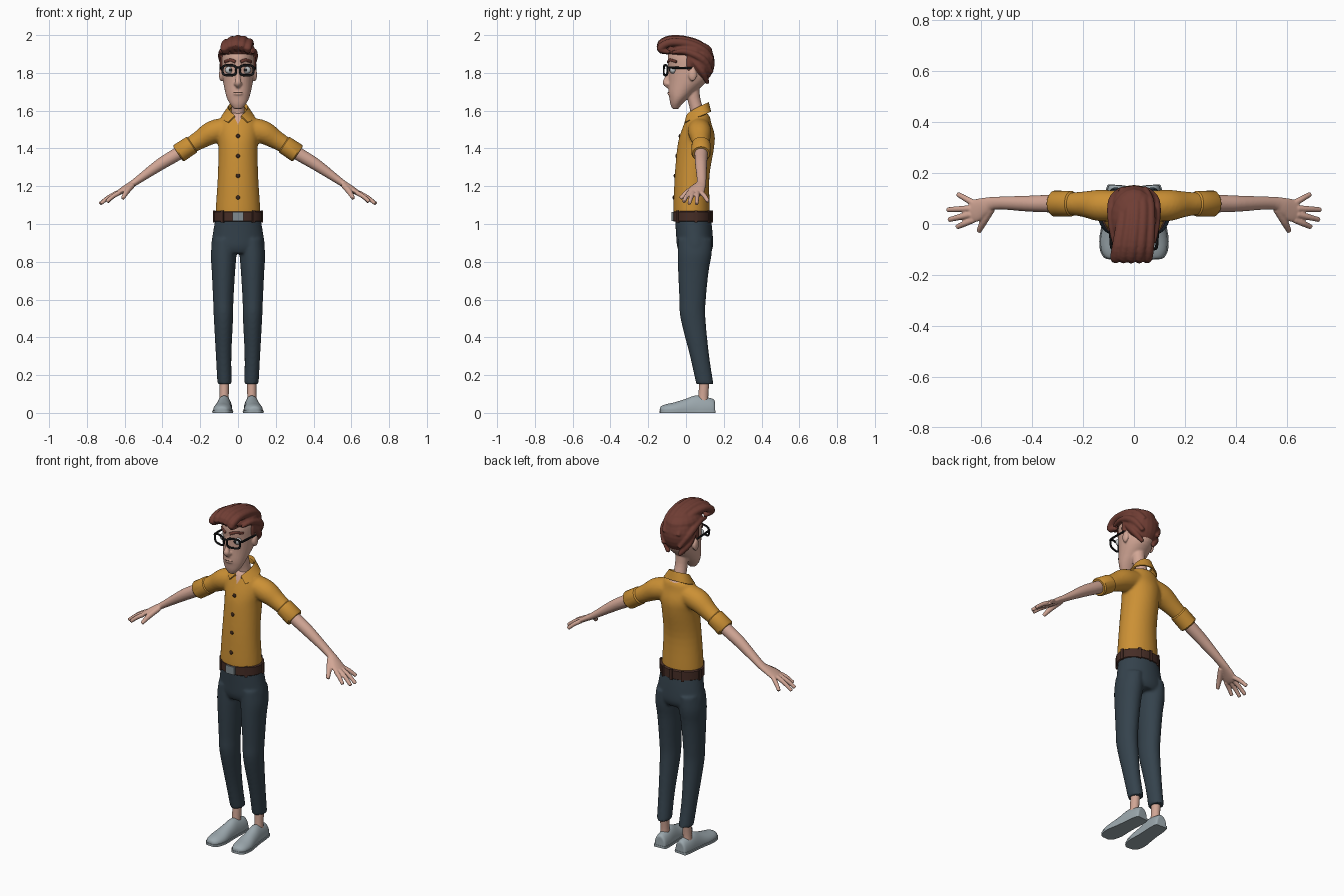
import bpy, bmesh, math
from mathutils import Vector, Matrix
from mathutils.bvhtree import BVHTree

if "Cube" in bpy.data.objects:
    bpy.data.objects.remove(bpy.data.objects["Cube"])

X, Y, Z = Vector((1, 0, 0)), Vector((0, 1, 0)), Vector((0, 0, 1))


def material(name, r, g, b):
    m = bpy.data.materials.new(name)
    m.use_nodes = True
    m.diffuse_color = (r, g, b, 1)
    bsdf = next(n for n in m.node_tree.nodes if n.type == "BSDF_PRINCIPLED")
    bsdf.inputs["Base Color"].default_value = (r, g, b, 1)
    bsdf.inputs["Roughness"].default_value = 0.7
    return m


skin = material("skin", .64, .38, .30)
hair_brown = material("hair brown", .16, .047, .034)
mustard = material("mustard cloth", .60, .28, .035)
navy = material("dark slate cloth", .035, .055, .073)
leather = material("belt leather", .061, .026, .019)
metal = material("buckle metal", .22, .26, .28)
shoe_grey = material("shoe grey", .33, .39, .42)
black = material("black plastic", .012, .012, .013)
eye_white = material("eye white", .55, .57, .58)
button_brown = material("button brown", .045, .02, .01)


def curve(pts, k):
    """Catmull-Rom samples through tuples of any length."""
    out = []
    for i in range(len(pts) - 1):
        a, b, c, d = pts[max(i - 1, 0)], pts[i], pts[i + 1], pts[min(i + 2, len(pts) - 1)]
        for j in range(k):
            t = j / k
            out.append([q + t / 2 * (r - p + t * (2 * p - 5 * q + 4 * r - s + t * (3 * (q - r) + s - p)))
                        for p, q, r, s in zip(a, b, c, d)])
    return out + [list(pts[-1])]


def tube(bm, pts, ref=None, n=20, k=4):
    """Loft ellipses (x, y, z, ra[, rb]); level sections unless ref is given."""
    path = curve([p if len(p) == 5 else (*p, p[-1]) for p in pts], k)
    rings = []
    for i, p in enumerate(path):
        u, v = X, Y
        if ref is not None:
            t = Vector(path[min(i + 1, len(path) - 1)][:3]) - Vector(path[max(i - 1, 0)][:3])
            t.normalize()
            u = (ref - t * ref.dot(t)).normalized()
            v = t.cross(u)
        ra, rb = max(p[3], .002), max(p[4], .002)
        angles = [math.tau * j / n for j in range(n)]
        rings.append([bm.verts.new(Vector(p[:3]) + u * ra * math.cos(a) + v * rb * math.sin(a)) for a in angles])
    for lo, hi in zip(rings, rings[1:]):
        for j in range(n):
            bm.faces.new((lo[j], lo[(j + 1) % n], hi[(j + 1) % n], hi[j]))
    bm.faces.new(rings[0][::-1])
    bm.faces.new(rings[-1])


def ball(bm, centre, radii):
    bmesh.ops.create_uvsphere(bm, u_segments=20, v_segments=12, radius=1,
                              matrix=Matrix.Translation(centre) @ Matrix.Diagonal((*radii, 1)))


def box(bm, centre, size, turn=0):
    bmesh.ops.create_cube(bm, size=1, matrix=Matrix.Translation(centre) @ Matrix.Rotation(turn, 4, "Z")
                          @ Matrix.Diagonal((*size, 1)))


def mirror(bm):
    new = bmesh.ops.duplicate(bm, geom=bm.verts[:] + bm.edges[:] + bm.faces[:])["geom"]
    for v in new:
        if isinstance(v, bmesh.types.BMVert):
            v.co.x *= -1


def finish(name, bm, mats, voxel=0, relax=4):
    """Turn the bmesh into an object; a voxel size fuses its pieces into one skin."""
    bmesh.ops.recalc_face_normals(bm, faces=bm.faces[:])
    me = bpy.data.meshes.new(name)
    bm.to_mesh(me)
    bm.free()
    ob = bpy.data.objects.new(name, me)
    bpy.context.collection.objects.link(ob)
    if voxel:
        fuse = ob.modifiers.new("fuse", "REMESH")
        fuse.mode, fuse.voxel_size = "VOXEL", voxel
        soft = ob.modifiers.new("soften", "SMOOTH")
        soft.factor, soft.iterations = .5, relax
        me = bpy.data.meshes.new_from_object(ob.evaluated_get(bpy.context.evaluated_depsgraph_get()))
        ob.modifiers.clear()
        ob.data = me
    me.materials.clear()
    for m in mats:
        me.materials.append(m)
    me.shade_smooth()
    if not voxel:
        me.set_sharp_from_angle(angle=math.radians(40))
    return ob


def single(name, mat, build, **kw):
    bm = bmesh.new()
    build(bm)
    return finish(name, bm, [mat], **kw)


def pair(name, mat, build, **kw):
    for side, s in (("left", 1), ("right", -1)):
        bm = bmesh.new()
        build(bm)
        for v in bm.verts:
            v.co.x *= s
        finish(f"{side}_{name}", bm, [mat], **kw)


def front(ob, x, z):
    """Frontmost y of an object at (x, z)."""
    tree = BVHTree.FromPolygons([v.co for v in ob.data.vertices], [p.vertices[:] for p in ob.data.polygons])
    hit = tree.ray_cast(Vector((x, -1, z)), Y)[0]
    return hit.y if hit else 0


# Head with neck, nose and ears: (height, front, back, half width)
def head_shape(bm):
    rows = [(1.61, -.073, -.04, .022), (1.635, -.083, -.02, .042), (1.665, -.088, .01, .058),
            (1.70, -.093, .05, .068), (1.76, -.092, .115, .08), (1.82, -.093, .135, .085),
            (1.88, -.097, .135, .085), (1.92, -.085, .12, .075), (1.95, -.05, .08, .045)]
    tube(bm, [(0, (f + b) / 2, z, w, (b - f) / 2) for z, f, b, w in rows], n=32)
    tube(bm, [(0, .065, 1.53, .038), (0, .058, 1.6, .036), (0, .04, 1.67, .035), (0, .03, 1.76, .04)])
    tube(bm, [(0, -.086, 1.835, .01), (0, -.1, 1.775, .012), (0, -.106, 1.748, .018), (0, -.09, 1.728, .012)], X)
    for s in (-1, 1):
        ball(bm, (s * .089, .035, 1.79), (.012, .022, .034))
        ball(bm, (s * .013, -.096, 1.742), (.009, .012, .009))
    ball(bm, (0, -.088, 1.69), (.026, .011, .008))


head = single("head", skin, head_shape, voxel=.005, relax=3)


# Hair: cap, sideburns and swept locks
def hair_shape(bm):
    ball(bm, (0, .072, 1.855), (.095, .08, .105))
    ball(bm, (0, .02, 1.916), (.092, .12, .055))
    for s in (-1, 1):
        ball(bm, (s * .083, .018, 1.855), (.012, .017, .05))
        tube(bm, [(s * .078, -.075, 1.908, .008), (s * .086, .0, 1.912, .016), (s * .082, .09, 1.87, .02),
                  (s * .05, .137, 1.80, .01)], X)
        tube(bm, [(s * .084, .03, 1.87, .01), (s * .078, .085, 1.81, .018), (s * .035, .115, 1.745, .01)], X)
    for i in range(5):
        x = -.065 + .031 * i
        dip = 5 * x * x
        tube(bm, [(x * .9, -.088, 1.917 - dip / 2, .01), (x - .008, -.136, 1.946 - dip, .02),
                  (x, -.085, 1.978 - dip, .021), (x * .9 + .01, .01, 1.972 - dip, .021),
                  (x * .8 + .012, .09, 1.938 - dip, .02), (x * .7, .14, 1.87, .012)], X)


single("hair", hair_brown, hair_shape, voxel=.005, relax=2)

# Face details
pair("eye", eye_white, lambda bm: ball(bm, (.043, front(head, .043, 1.815) + .008, 1.815), (.026, .018, .02)))
pair("pupil", black, lambda bm: ball(bm, (.04, front(head, .043, 1.815) - .009, 1.815), (.008, .004, .009)))
pair("eyebrow", hair_brown, lambda bm: tube(
    bm, [(x, front(head, x, z) - .002, z, .005, .008) for x, z in ((.014, 1.858), (.04, 1.868), (.07, 1.858))], Y))
single("mouth", button_brown, lambda bm: tube(
    bm, [(x, front(head, x, 1.695) + .001, 1.695, .002) for x in (-.026, -.013, 0, .013, .026)], Y, n=8))


# Glasses: rounded frames, bridge and temples
def glasses_shape(bm):
    def soft(c):
        return math.copysign(abs(c) ** .6, c)
    loop = [math.tau * i / 32 for i in range(33)]
    tube(bm, [(.046 + .036 * soft(math.cos(a)), -.108 + .01 * soft(math.cos(a)), 1.814 + .027 * soft(math.sin(a)),
               .005, .006) for a in loop], Y, n=8, k=1)
    tube(bm, [(.082, -.098, 1.828, .006), (.09, -.08, 1.828, .006), (.094, .03, 1.825, .005)], Z, n=8)
    mirror(bm)
    tube(bm, [(-.014, -.114, 1.825, .005), (0, -.117, 1.829, .005), (.014, -.114, 1.825, .005)], Z, n=8)


single("glasses", black, glasses_shape)


# Shirt: torso and sleeves fused
def shirt_shape(bm):
    rows = [(1.04, -.064, .127, .117), (1.08, -.067, .126, .118), (1.25, -.06, .124, .107), (1.4, -.047, .148, .104),
            (1.47, -.032, .152, .11), (1.53, -.01, .135, .105), (1.57, .007, .125, .085), (1.588, .022, .108, .05)]
    for s in (-1, 1):
        tube(bm, [(s * .06, .07, 1.505, .06), (s * .135, .073, 1.485, .062), (s * .2, .078, 1.447, .05),
                  (s * .27, .08, 1.405, .042)], Y)
    tube(bm, [(0, (f + b) / 2, z, w, (b - f) / 2) for z, f, b, w in rows], n=36)


shirt = single("shirt", mustard, shirt_shape, voxel=.008, relax=5)

# Open neck: cut a clean V and give it the skin colour
shirt.data.materials.append(skin)
bm = bmesh.new()
bm.from_mesh(shirt.data)
for s in (-1, 1):
    bmesh.ops.bisect_plane(bm, geom=bm.verts[:] + bm.edges[:] + bm.faces[:],
                           plane_co=(0, 0, 1.525), plane_no=(-2.2 * s, 0, 1))
for f in bm.faces:
    c = f.calc_center_median()
    in_v = c.y < .05 and c.z > 1.525 + 2.2 * abs(c.x)
    f.material_index = int(in_v or (c.z > 1.575 and math.hypot(c.x, c.y - .065) < .055))
bm.to_mesh(shirt.data)
bm.free()


# Collar: inner stand, fold and pointed flaps
def collar_shape(bm):
    rows = [[], [], []]
    for i in range(33):
        t = i / 16 - 1
        a = math.copysign(1, t) * math.pi * (1 - abs(t)) if t else math.pi
        side = 1 if t >= 0 else -1
        d = abs(t)
        top, low = math.pi - d * math.radians(160), math.pi - d * math.radians(144)
        zt = 1.56 + .085 * math.sqrt((1 - math.cos(top)) / 2)
        zl = 1.525 + .07 * ((1 - math.cos(low)) / 2) ** .7
        rt, rl = .062 + .006 * math.cos(top), .08 + .012 * math.cos(low)
        rows[0].append((side * .044 * math.sin(top), .065 - .9 * rt * math.cos(top), zt - .02))
        rows[1].append((side * .052 * math.sin(top), .065 - rt * math.cos(top), zt))
        rows[2].append((side * .088 * math.sin(low), .065 - rl * math.cos(low), zl))
    grid = [[bm.verts.new(p) for p in row] for row in rows]
    for lo, hi in zip(grid, grid[1:]):
        for i in range(32):
            bm.faces.new((lo[i], lo[i + 1], hi[i + 1], hi[i]))
    bmesh.ops.recalc_face_normals(bm, faces=bm.faces[:])
    bmesh.ops.solidify(bm, geom=bm.faces[:], thickness=.007)


single("collar", mustard, collar_shape)
pair("sleeve_cuff", mustard, lambda bm: tube(
    bm, [(.24, .08, 1.423, .043), (.246, .08, 1.419, .05), (.312, .08, 1.376, .051), (.318, .08, 1.372, .045)],
    Y, n=28, k=1))
for i, z in enumerate((1.465, 1.36, 1.255, 1.14)):
    single(f"button_{i + 1}", button_brown, lambda bm: ball(bm, (0, front(shirt, 0, z), z), (.011, .006, .011)))


# Forearm, palm and fingers fused
def arm_shape(bm):
    tube(bm, [(.27, .08, 1.40, .036), (.35, .08, 1.353, .034), (.42, .08, 1.31, .031), (.545, .082, 1.222, .025, .019),
              (.59, .068, 1.193, .036, .017), (.625, .052, 1.17, .045, .015), (.645, .05, 1.158, .038, .012)], Y)
    for base, tip in (((.63, .017), (.695, -.012, 1.118)), ((.64, .038), (.727, .017, 1.108)),
                      ((.64, .061), (.732, .056, 1.106)), ((.63, .082), (.692, .117, 1.118))):
        mid = [(p + q) / 2 for p, q in zip((*base, 1.165), tip)]
        tube(bm, [(*base, 1.165, .013), (mid[0], mid[1], mid[2] + .005, .012), (*tip, .01)], Y, n=12)
    tube(bm, [(.56, .06, 1.205, .016), (.59, .01, 1.17, .015), (.61, -.03, 1.135, .01)], X, n=12)


pair("arm", skin, arm_shape, voxel=.004, relax=3)


# Trousers: hips and both legs fused
def trouser_shape(bm):
    tube(bm, [(0, .036, 1.04, .118, .095), (0, .044, .95, .133, .097), (0, .048, .88, .142, .095),
              (0, .048, .845, .125, .08)], n=36)
    tube(bm, [(.072, .048, .92, .062, .09), (.076, .046, .84, .068, .09), (.077, .039, .75, .062, .081),
              (.078, .035, .6, .054, .07), (.077, .037, .5, .051, .066), (.076, .072, .3, .041, .051),
              (.071, .1, .152, .038, .046)], n=28)
    mirror(bm)


single("trousers", navy, trouser_shape, voxel=.008, relax=4)


# Belt with loops and buckle
def belt_shape(bm):
    tube(bm, [(0, .035, z, .128 - d, .103 - d) for z, d in ((1.012, .005), (1.016, 0), (1.064, 0), (1.068, .005))],
         n=48, k=1)
    for deg in (40, 100, 150, 180, 210, 260, 320):
        a = math.radians(deg)
        box(bm, (.128 * math.sin(a), .035 - .103 * math.cos(a), 1.04), (.016, .012, .062), a)


single("belt", leather, belt_shape)
single("buckle", metal, lambda bm: box(bm, (0, -.069, 1.04), (.056, .014, .046)))

# Ankles and shoes
pair("ankle", skin, lambda bm: tube(bm, [(.074, .09, .05, .026, .03), (.073, .092, .1, .024, .026),
                                         (.072, .1, .2, .026, .028)]))


def shoe_shape(bm):
    rows = [(.152, .02, .05), (.146, .034, .072), (.1, .04, .085), (.05, .041, .092), (0, .044, .075),
            (-.06, .05, .056), (-.105, .044, .046), (-.13, .03, .036), (-.138, .014, .026)]
    tube(bm, [(.077 - y * .07, y, .016, w, h - .016) for y, w, h in rows], X, n=28)
    for v in bm.verts:
        v.co.z = max(v.co.z, .004)
    upper = set(bm.verts)
    tube(bm, [(.077 - y * .07, y * 1.01, .006, w + .005, .03) for y, w, h in rows], X, n=28)
    for v in set(bm.verts) - upper:
        v.co.z = min(max(v.co.z, 0), .013)


pair("shoe", shoe_grey, shoe_shape)
